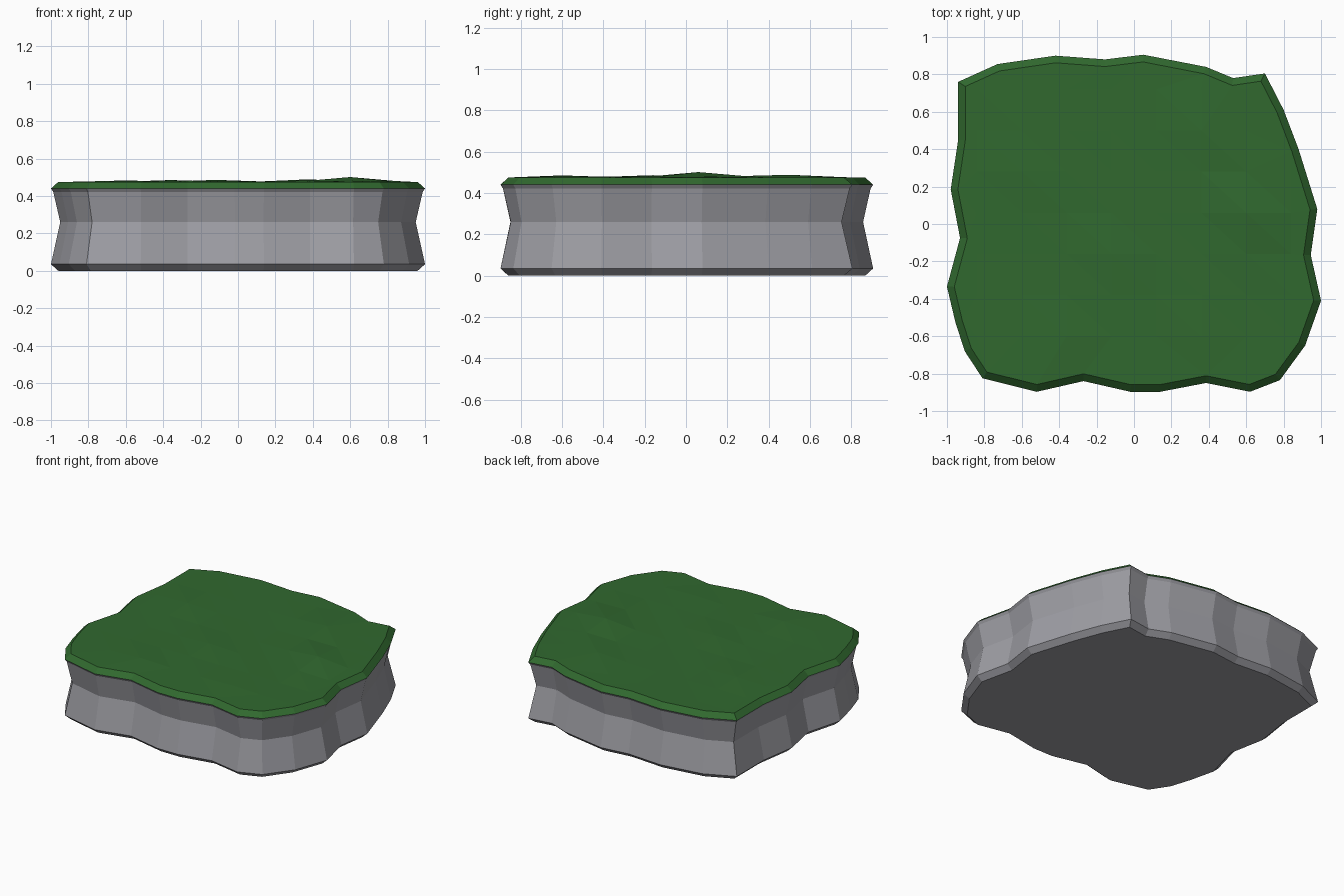
import bpy, math
from mathutils import Vector, geometry

if "Cube" in bpy.data.objects:
    bpy.data.objects.remove(bpy.data.objects["Cube"])

# Plan outline, clockwise from the back left corner
OUT = [Vector(p) for p in [
    (-.94, .76), (-.73, .855), (-.42, .90), (-.155, .88), (.05, .905), (.385, .84),
    (.53, .78), (.70, .805), (.80, .61), (.88, .40), (.98, .08), (.945, -.165),
    (1, -.41), (.915, -.65), (.78, -.835), (.62, -.897), (.385, -.85), (.14, -.897),
    (-.02, -.897), (-.27, -.84), (-.52, -.897), (-.81, -.825), (-.905, -.68),
    (-.955, -.525), (-1, -.335), (-.93, -.075), (-.98, .185), (-.94, .45)]]
N = len(OUT)


def inset(d):
    """Outline moved inwards by d with mitred corners."""
    pts = []
    for i, p in enumerate(OUT):
        a = (p - OUT[i - 1]).normalized()
        b = (OUT[(i + 1) % N] - p).normalized()
        n = Vector((a.y + b.y, -a.x - b.x)).normalized()
        pts.append(p + n * (d / max(.6, n.dot(Vector((a.y, -a.x))))))
    return pts


def loft(rings):
    """Stack of (inset, z) rings joined with quads."""
    verts = [(p.x, p.y, z) for d, z in rings for p in inset(d)]
    faces = [(k * N + i, (k + 1) * N + i, (k + 1) * N + (i + 1) % N, k * N + (i + 1) % N)
             for k in range(len(rings) - 1) for i in range(N)]
    return verts, faces


def make(name, verts, faces, color=None):
    me = bpy.data.meshes.new(name)
    me.from_pydata(verts, [], faces)
    ob = bpy.data.objects.new(name, me)
    bpy.context.collection.objects.link(ob)
    if color:
        mat = bpy.data.materials.new(name + "_colour")
        mat.diffuse_color = color
        mat.use_nodes = True
        mat.node_tree.nodes["Principled BSDF"].inputs["Base Color"].default_value = mat.diffuse_color
        me.materials.append(mat)
    return ob


# Rock body with a pinched waist and chamfered foot
verts, faces = loft([(.038, 0), (0, .035), (.048, .26), (.012, .422), (0, .44)])
faces.append(tuple(range(N)))
make("rock_body", verts, faces, (.34, .34, .37, 1))

# Grass cap: sloped rim, then a gently bumpy top
BUMPS = [(.60, .06, .026), (.36, .50, .013), (-.10, -.17, .011),
         (-.35, -.60, .010), (-.60, .30, .008), (.35, -.55, .008)]


def height(p):
    return .475 + sum(h * math.exp(-((p.x - x) ** 2 + (p.y - y) ** 2) / .035)
                      for x, y, h in BUMPS)


verts, faces = loft([(0, .44), (.038, .475)])
# clockwise outline: reverse it for the triangulation
rim = inset(.038)[::-1]
grid = [Vector((.6 + .24 * i, .06 + .22 * j)) for i in range(-6, 2) for j in range(-4, 4)]
grid = [g for g in grid if abs(g.x) < .86 and abs(g.y) < .78]
co, _, tris, _, _, _ = geometry.delaunay_2d_cdt(rim + grid, [], [list(range(N))], 1, 1e-5)
base = len(verts)
verts += [(c.x, c.y, .475 if i < N else height(c)) for i, c in enumerate(co)]
# weld the top onto the rim ring
link = lambda i: N + (N - 1 - i) if i < N else base + i
faces += [tuple(link(i) for i in t) for t in tris]
make("grass_top", verts, faces, (.03, .14, .028, 1))
